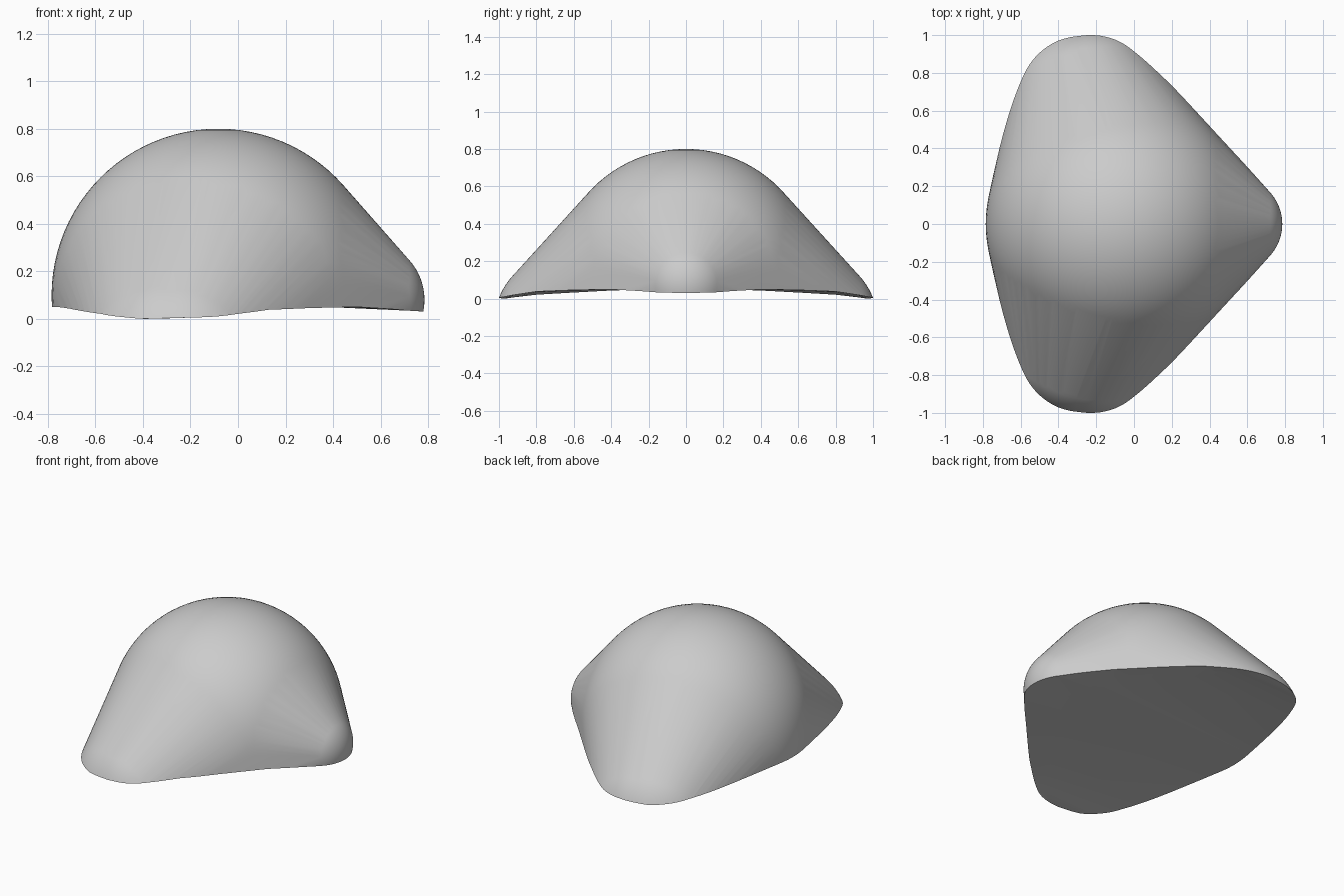
import bpy
import bmesh
from mathutils import Matrix
from math import radians

default = bpy.data.objects.get("Cube")
if default:
    bpy.data.objects.remove(default, do_unlink=True)

grey = bpy.data.materials.new("matte_grey")
grey.use_nodes = True
colour = (0.6, 0.6, 0.6, 1)
grey.diffuse_color = colour
grey.node_tree.nodes["Principled BSDF"].inputs["Base Color"].default_value = colour


def make_object(name, bm):
    bmesh.ops.recalc_face_normals(bm, faces=bm.faces)
    mesh = bpy.data.meshes.new(name)
    bm.to_mesh(mesh)
    bm.free()
    obj = bpy.data.objects.new(name, mesh)
    bpy.context.collection.objects.link(obj)
    mesh.materials.append(grey)
    return obj


def hull_of_balls(balls):
    """Tight skin stretched over a set of (centre, radius) balls."""
    points = bmesh.new()
    for centre, radius in balls:
        bmesh.ops.create_uvsphere(points, u_segments=96, v_segments=48, radius=radius,
                                  matrix=Matrix.Translation(centre))
    bm = bmesh.new()
    for v in points.verts:
        bm.verts.new(v.co)
    points.free()
    bmesh.ops.convex_hull(bm, input=bm.verts)
    loose = [v for v in bm.verts if not v.link_faces]
    bmesh.ops.delete(bm, geom=loose, context='VERTS')
    return bm


# Dome: one large ball, a nose ball, then a wide lobe of two balls on each side
balls = [((-0.083, 0, 0.098), 0.702), ((0.535, 0, 0.08), 0.25)]
for s in (-1, 1):
    balls.append(((-0.225, s * 0.638, -0.14), 0.39))
    balls.append(((-0.265, s * 0.633, -0.14), 0.39))
shell = make_object("dome_shell", hull_of_balls(balls))

# Underside cutter: rim stations from the middle to the lobe tip,
# each (y, rear x, rear z, nose-side x, nose-side z)
half = [(0, -0.785, 0.05, 0.785, 0.03), (0.16, -0.77, 0.05, 0.74, 0.033),
        (0.26, -0.735, 0.048, 0.65, 0.041), (0.41, -0.69, 0.043, 0.5, 0.05),
        (0.63, -0.63, 0.031, 0.3, 0.045), (0.8, -0.56, 0.021, 0.13, 0.038),
        (0.92, -0.46, 0.007, 0, 0.02), (0.97, -0.38, 0, -0.1, 0.01),
        (1, -0.25, 0.003, -0.22, 0.005), (1.3, -0.25, 0.003, -0.22, 0.005)]
stations = [(-y, *rest) for y, *rest in half[:0:-1]] + half
bm = bmesh.new()
rings = []
for y, xl, zl, xr, zr in stations:
    # The floor rises just behind the nose
    lift = max(0, 0.016 - 0.035 * abs(y))
    inner = (xl + 0.8 * (xr - xl), zl + 0.8 * (zr - zl) + lift)
    section = [(-1.2, -1), (-1.2, zl), (xl, zl), inner, (xr, zr), (1.2, zr), (1.2, -1)]
    rings.append([bm.verts.new((x, y, z)) for x, z in section])
for a, b in zip(rings, rings[1:]):
    for i in range(len(a)):
        bm.faces.new((a[i - 1], a[i], b[i], b[i - 1]))
for end in (rings[0], rings[-1]):
    bm.faces.new(end)
bmesh.ops.triangulate(bm, faces=bm.faces)
cutter = make_object("underside_cutter", bm)
cutter.hide_render = True

cut = shell.modifiers.new("trim_underside", 'BOOLEAN')
cut.operation = 'DIFFERENCE'
cut.solver = 'EXACT'
cut.object = cutter
bpy.ops.object.select_all(action='DESELECT')
bpy.context.view_layer.objects.active = shell
shell.select_set(True)
bpy.ops.object.modifier_apply(modifier=cut.name)
bpy.data.objects.remove(cutter, do_unlink=True)

bpy.ops.object.shade_smooth_by_angle(angle=radians(35))
